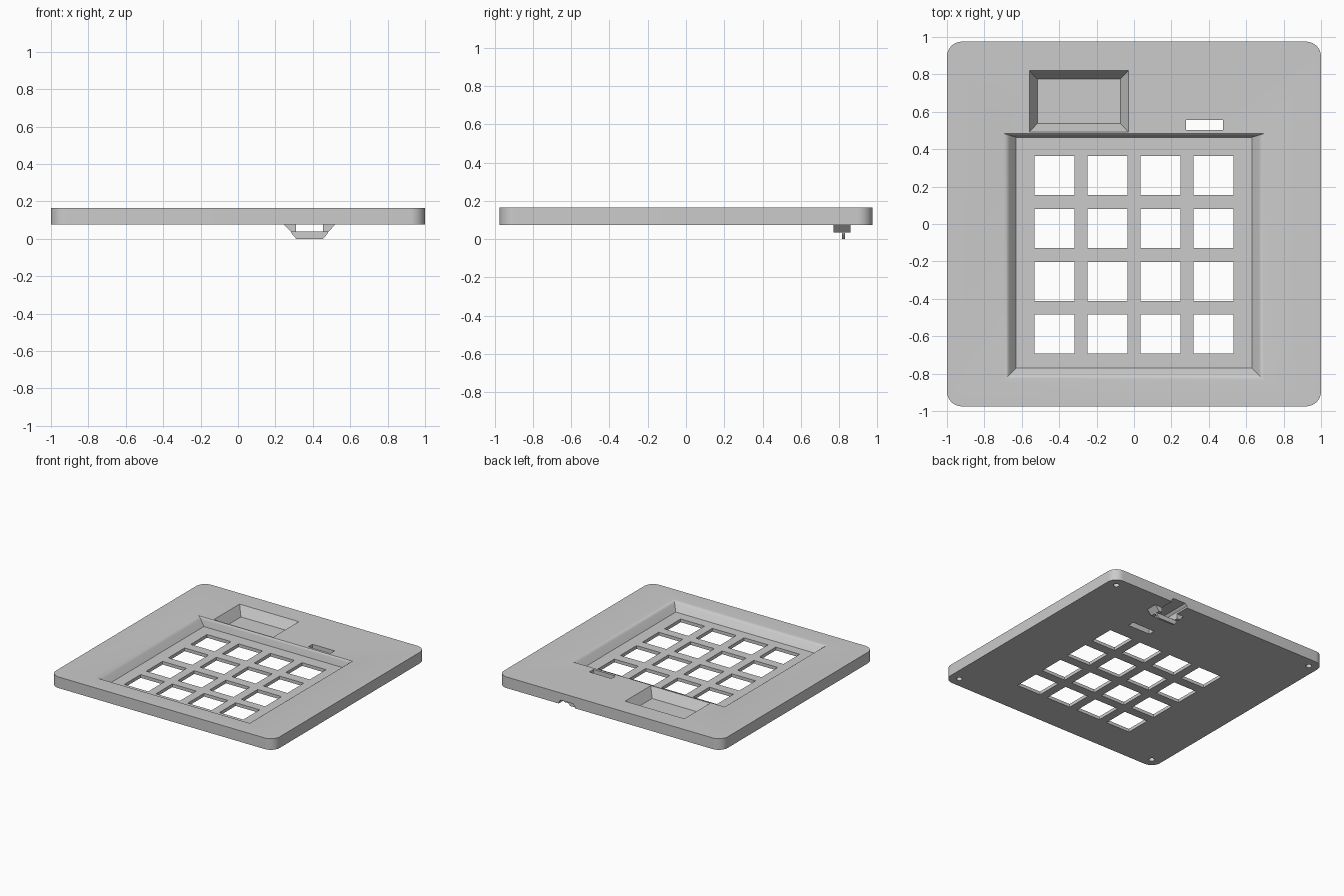
import bpy, bmesh, math

if "Cube" in bpy.data.objects:
    bpy.data.objects.remove(bpy.data.objects["Cube"])

Z0, Z1 = 0.075, 0.165      # underside and top of the plate
PORT_X = 0.383             # centre of the cable port

grey = bpy.data.materials.new("plain grey")
grey.diffuse_color = (0.6, 0.6, 0.6, 1)
grey.use_nodes = True
grey.node_tree.nodes["Principled BSDF"].inputs["Base Color"].default_value = grey.diffuse_color


def loft(bm, rings):
    """Closed solid through rings of equal point count."""
    vs = [[bm.verts.new(p) for p in r] for r in rings]
    n = len(vs[0])
    faces = [bm.faces.new(vs[0]), bm.faces.new(vs[-1])]
    for a, b in zip(vs, vs[1:]):
        for i in range(n):
            j = (i + 1) % n
            faces.append(bm.faces.new((a[i], a[j], b[j], b[i])))
    bmesh.ops.recalc_face_normals(bm, faces=faces)


def rect(x0, x1, y0, y1, z):
    return [(x0, y0, z), (x1, y0, z), (x1, y1, z), (x0, y1, z)]


def circle(cx, cy, r, z, n=24):
    return [(cx + r * math.cos(2 * math.pi * i / n),
             cy + r * math.sin(2 * math.pi * i / n), z) for i in range(n)]


def rounded(hx, hy, r, z, seg=10):
    pts = []
    for k, (sx, sy) in enumerate([(1, 1), (-1, 1), (-1, -1), (1, -1)]):
        for i in range(seg + 1):
            a = math.pi / 2 * (k + i / seg)
            pts.append((sx * (hx - r) + r * math.cos(a),
                        sy * (hy - r) + r * math.sin(a), z))
    return pts


def finish(bm, name):
    me = bpy.data.meshes.new(name)
    bm.to_mesh(me)
    bm.free()
    ob = bpy.data.objects.new(name, me)
    bpy.context.collection.objects.link(ob)
    me.materials.append(grey)
    return ob


def cut(target, cutter):
    cutter.hide_render = True
    m = target.modifiers.new("cut", 'BOOLEAN')
    m.operation, m.solver, m.object = 'DIFFERENCE', 'EXACT', cutter
    bpy.context.view_layer.objects.active = target
    bpy.ops.object.modifier_apply(modifier=m.name)
    bpy.data.objects.remove(cutter)


# Cover plate with rounded corners
bm = bmesh.new()
loft(bm, [rounded(1, 0.975, 0.08, Z0), rounded(1, 0.975, 0.08, Z1)])
plate = finish(bm, "cover_plate")

# Recesses, slot, screw holes and port notch
bm = bmesh.new()
# keypad recess with a softly rounded rim (inset, depth)
profile = [(0, -0.05), (0, 0), (0.012, 0.003), (0.022, 0.009),
           (0.03, 0.018), (0.065, 0.064)]
loft(bm, [rect(-0.695 + d, 0.695 - d, -0.835 + d, 0.483 - 0.3 * d, Z1 - h)
          for d, h in profile])
# display window recess
loft(bm, [rect(-0.56, -0.03, 0.492, 0.82, Z1 + 0.05),
          rect(-0.56, -0.03, 0.492, 0.82, Z1),
          rect(-0.517, -0.073, 0.537, 0.775, 0.09)])
# small slot through the plate
loft(bm, [rect(0.277, 0.475, 0.503, 0.556, 0), rect(0.277, 0.475, 0.503, 0.556, 0.3)])
# blind screw holes
for sx in (-1, 1):
    for sy in (-1, 1):
        loft(bm, [circle(sx * 0.92, sy * 0.895, 0.022, z) for z in (0, 0.13)])
# cable notch in the back edge
loft(bm, [rect(PORT_X - w, PORT_X + w, 0.72, 1.1, z)
          for w, z in ((0.072, 0.0), (0.072, 0.09), (0.055, 0.107))])
cut(plate, finish(bm, "recess_cutter"))

# 4 x 4 grid of key openings
bm = bmesh.new()
for cx in (-0.425, -0.142, 0.142, 0.425):
    for cy in (0.26, -0.025, -0.308, -0.588):
        loft(bm, [rect(cx - 0.107, cx + 0.107, cy - 0.104, cy + 0.104, z)
                  for z in (0, 0.3)])
cut(plate, finish(bm, "key_cutter"))


def prism(name, pts, y0, y1):
    """Extrude an x-z outline along y."""
    b = bmesh.new()
    loft(b, [[(PORT_X + x, y, z) for x, z in pts] for y in (y0, y1)])
    return finish(b, name)


# Cable holder under the port: two sloped legs and a thin bridge
for s, side in ((-1, "left"), (1, "right")):
    prism("holder_leg_" + side,
          [(s * 0.137, Z0 + 0.001), (s * 0.072, Z0 + 0.001),
           (s * 0.072, 0.035), (s * 0.098, 0.035)], 0.77, 0.86)
prism("holder_bridge", [(-0.1, 0.038), (-0.094, 0.025), (-0.072, 0), (0.072, 0),
                        (0.094, 0.025), (0.1, 0.038)], 0.814, 0.83)

# Smooth rounded areas, keep edges crisp
bpy.ops.object.select_all(action='DESELECT')
plate.select_set(True)
bpy.context.view_layer.objects.active = plate
bpy.ops.object.shade_smooth_by_angle(angle=math.radians(28))
